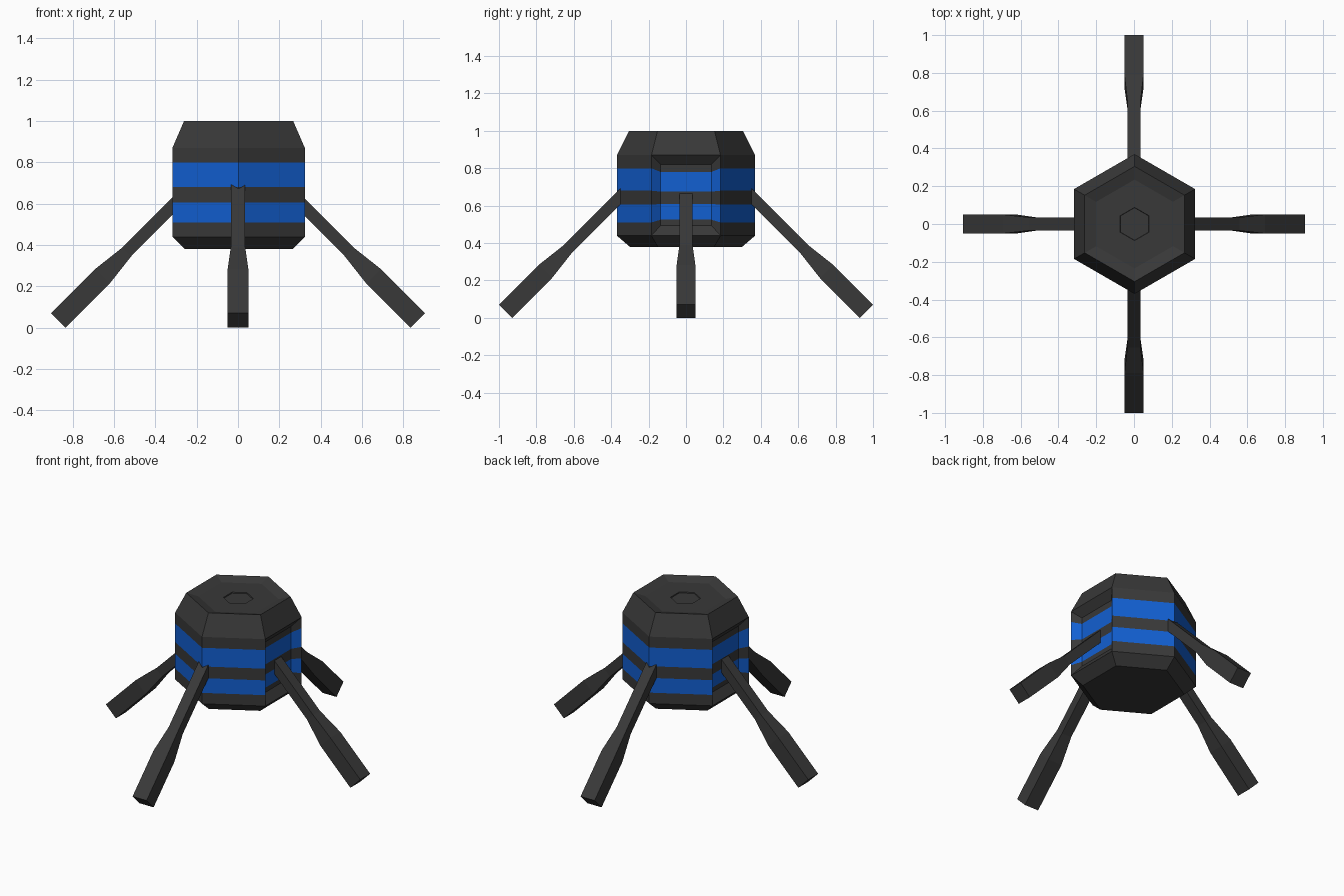
import bpy, bmesh, math
from mathutils import Vector

if "Cube" in bpy.data.objects:
    bpy.data.objects.remove(bpy.data.objects["Cube"])


def material(name, rgb):
    m = bpy.data.materials.new(name)
    m.diffuse_color = (*rgb, 1)
    m.use_nodes = True
    m.node_tree.nodes["Principled BSDF"].inputs["Base Color"].default_value = m.diffuse_color
    return m


BLACK = material("charcoal", (0.04, 0.04, 0.04))
BLUE = material("blue", (0.006, 0.115, 0.64))


def finish(bm, name, mats):
    bmesh.ops.remove_doubles(bm, verts=bm.verts, dist=1e-5)
    bmesh.ops.recalc_face_normals(bm, faces=bm.faces)
    me = bpy.data.meshes.new(name)
    bm.to_mesh(me)
    bm.free()
    for m in mats:
        me.materials.append(m)
    ob = bpy.data.objects.new(name, me)
    bpy.context.collection.objects.link(ob)
    return ob


# Hexagonal body: (radius, height) profile, with dished top
CX = 0.003
profile = [(0.30, 0.38), (0.37, 0.44), (0.37, 0.51), (0.37, 0.605), (0.37, 0.68),
           (0.37, 0.80), (0.37, 0.87), (0.305, 1.0), (0.235, 0.98),
           (0.088, 0.979), (0.086, 0.973)]
WALL = range(1, 6)        # profile spans of the upright wall
STRIPES = (2, 4)          # spans painted blue
inner_z = {1: 0.495, 2: 0.525, 3: 0.61, 4: 0.675, 5: 0.78, 6: 0.82}

bm = bmesh.new()
rings = []
for r, z in profile:
    rings.append([bm.verts.new((CX + r * math.cos(math.radians(30 + 60 * k)),
                                r * math.sin(math.radians(30 + 60 * k)), z))
                  for k in range(6)])
bm.faces.new(rings[0])
bm.faces.new(rings[-1])
for i in range(len(profile) - 1):
    for k in range(6):
        if i in WALL and k in (2, 5):
            continue      # left and right walls get recessed panels
        j = (k + 1) % 6
        f = bm.faces.new((rings[i][k], rings[i][j], rings[i + 1][j], rings[i + 1][k]))
        f.material_index = int(i in STRIPES)

# Recessed panels on the left and right walls
for k in (2, 5):
    j = (k + 1) % 6
    cols = []
    for src in (k, j):
        col = {}
        for i, z in inner_z.items():
            p = rings[i][src].co
            depth = -0.04 if p.x > 0 else 0.04
            col[i] = bm.verts.new((p.x + depth, math.copysign(0.135, p.y), z))
        cols.append(col)
    a, b = cols
    for i in WALL:
        for quad in ((a[i], b[i], b[i + 1], a[i + 1]),
                     (rings[i][k], a[i], a[i + 1], rings[i + 1][k]),
                     (b[i], rings[i][j], rings[i + 1][j], b[i + 1])):
            bm.faces.new(quad).material_index = int(i in STRIPES)
    for i in (1, 6):
        bm.faces.new((rings[i][k], rings[i][j], b[i], a[i]))
finish(bm, "body", [BLACK, BLUE])


# Splayed legs at 45 degrees: (distance from foot, half width, half thickness)
def leg(name, angle, reach):
    out = Vector((math.cos(angle), math.sin(angle), 0))
    side = Vector((-out.y, out.x, 0))
    up = Vector((0, 0, 1))
    along = (up - out).normalized()
    normal = (up + out).normalized()
    foot = out * (reach - 0.0354) + up * 0.0354
    bm = bmesh.new()
    prev = None
    for s, w, t in ((0, 0.05, 0.05), (0.30, 0.05, 0.05), (0.47, 0.035, 0.03), (0.93, 0.035, 0.03)):
        c = foot + along * s
        ring = [bm.verts.new(c + side * w * x + normal * t * y)
                for x, y in ((-1, -1), (1, -1), (1, 1), (-1, 1))]
        if prev:
            for q in range(4):
                n = (q + 1) % 4
                bm.faces.new((prev[q], prev[n], ring[n], ring[q]))
        else:
            bm.faces.new(ring)
        prev = ring
    bm.faces.new(prev)
    finish(bm, name, [BLACK])


for name, deg, reach in (("right_leg", 0, 0.905), ("back_leg", 90, 1.0),
                         ("left_leg", 180, 0.905), ("front_leg", 270, 1.0)):
    leg(name, math.radians(deg), reach)
